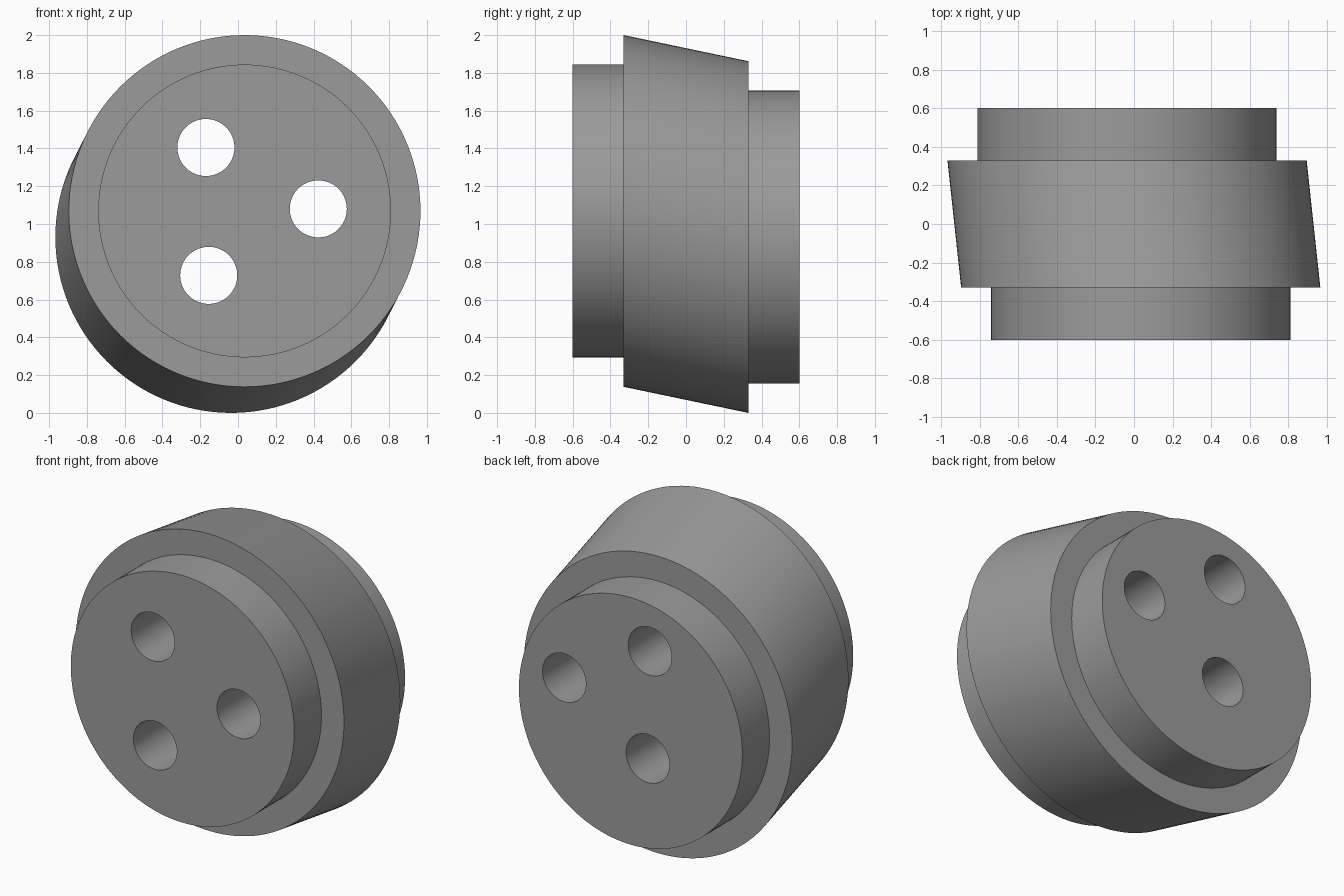
import bpy, bmesh, math

if "Cube" in bpy.data.objects:
    bpy.data.objects.remove(bpy.data.objects["Cube"])

SEG = 128
FRONT = (0.035, 1.069)   # x, z axis of the front half
BACK = (-0.036, 0.931)   # x, z axis of the back half

grey = bpy.data.materials.new("mid_grey")
grey.diffuse_color = (0.33, 0.33, 0.33, 1)
grey.use_nodes = True
grey.node_tree.nodes["Principled BSDF"].inputs["Base Color"].default_value = grey.diffuse_color


def loft(name, sections, seg=SEG):
    """Closed solid through circles facing y; each section is (y, (x, z), radius)."""
    bm = bmesh.new()
    rings = []
    for y, (cx, cz), r in sections:
        rings.append([bm.verts.new((cx + r * math.cos(math.tau * i / seg), y,
                                    cz + r * math.sin(math.tau * i / seg)))
                      for i in range(seg)])
    for a, b in zip(rings, rings[1:]):
        for i in range(seg):
            j = (i + 1) % seg
            bm.faces.new((a[i], a[j], b[j], b[i]))
    bm.faces.new(rings[0])
    bm.faces.new(rings[-1])
    bmesh.ops.recalc_face_normals(bm, faces=bm.faces)
    mesh = bpy.data.meshes.new(name)
    bm.to_mesh(mesh)
    bm.free()
    mesh.materials.append(grey)
    ob = bpy.data.objects.new(name, mesh)
    bpy.context.collection.objects.link(ob)
    return ob


# Stepped body: front boss, slanted drum, back boss
body = loft("stepped_drum", [
    (-0.60, FRONT, 0.775), (-0.33, FRONT, 0.775),
    (-0.33, FRONT, 0.931), (0.33, BACK, 0.931),
    (0.33, BACK, 0.775), (0.60, BACK, 0.775)])

# Three straight through holes
bpy.context.view_layer.objects.active = body
body.select_set(True)
for x, z in [(-0.17, 1.405), (0.425, 1.08), (-0.155, 0.728)]:
    cutter = loft("hole_cutter", [(-0.8, (x, z), 0.151), (0.8, (x, z), 0.151)], 64)
    cutter.hide_render = True
    mod = body.modifiers.new("hole", 'BOOLEAN')
    mod.operation = 'DIFFERENCE'
    mod.solver = 'EXACT'
    mod.object = cutter
    bpy.ops.object.modifier_apply(modifier=mod.name)
    bpy.data.objects.remove(cutter, do_unlink=True)

# Smooth walls, crisp rims
bpy.ops.object.shade_smooth_by_angle(angle=math.radians(30))
